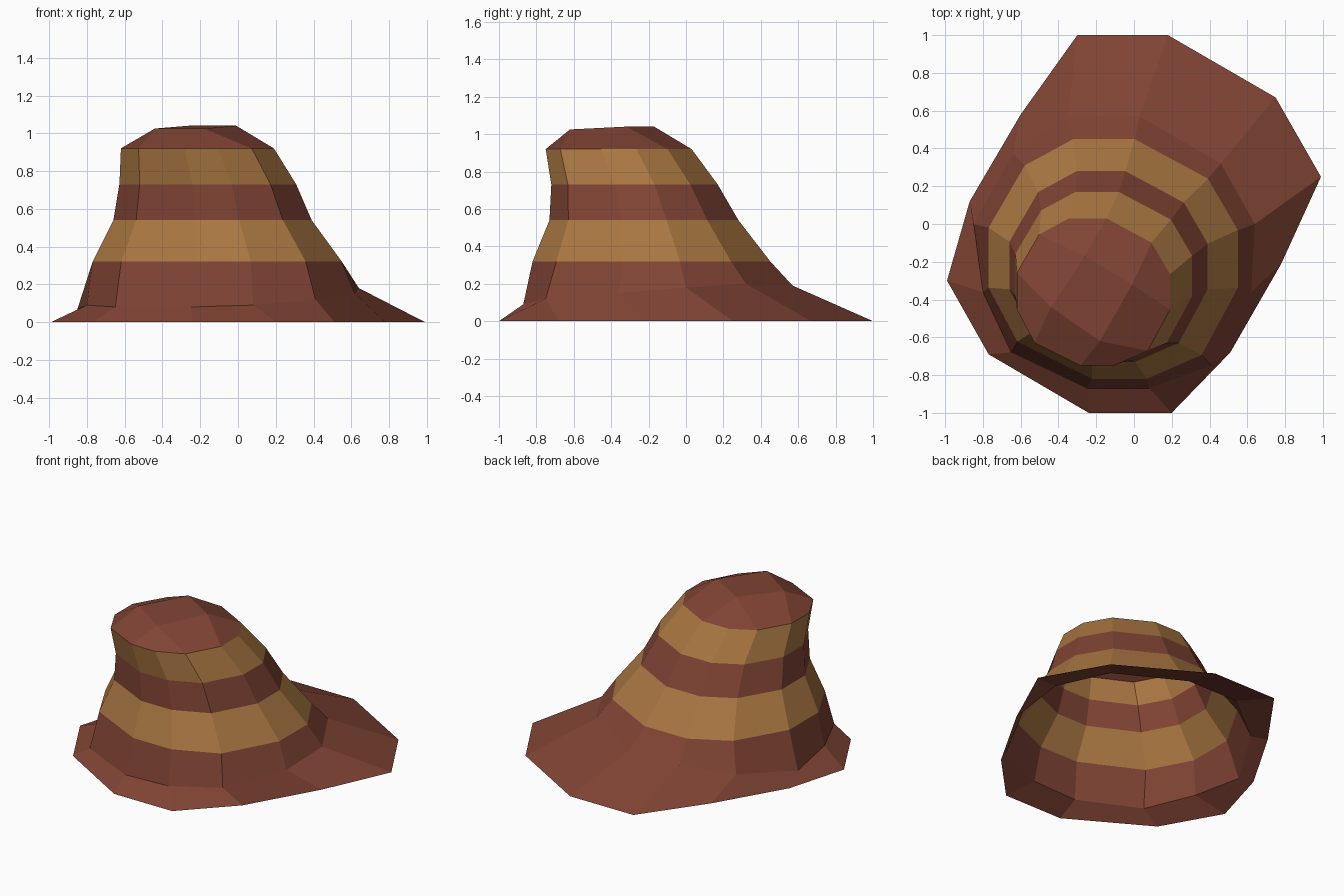
import bpy, bmesh

if "Cube" in bpy.data.objects:
    bpy.data.objects.remove(bpy.data.objects["Cube"])


def make_material(name, rgb):
    m = bpy.data.materials.new(name)
    m.diffuse_color = (*rgb, 1.0)
    m.use_nodes = True
    m.node_tree.nodes["Principled BSDF"].inputs["Base Color"].default_value = m.diffuse_color
    return m


red = make_material("red rock", (0.215, 0.057, 0.034))
gold = make_material("golden sandstone", (0.40, 0.185, 0.054))

# Twelve-sided plan shared by every layer of the tower
plan = [(-.32, 1), (.17, 1), (.76, .67), (1, .24), (1, -.24), (.71, -.80),
        (.27, -1), (-.17, -1), (-.77, -.69), (-1, -.24), (-1, .26), (-.71, .78)]

# Spreading skirt on the ground, and the uneven foot of the cliff above it
skirt = [(-.30, 1), (.18, 1), (.75, .67), (.99, .25), (.78, -.21), (.51, -.68),
         (.20, -1), (-.24, -1), (-.77, -.69), (-.99, -.30), (-.87, .12), (-.60, .58)]
foot = [(-.35, .57, .19), (.03, .57, .19), (.46, .32, .20), (.64, 0, .18),
        (.62, -.36, .15), (.41, -.75, .12), (.08, -.87, .09), (-.25, -.87, .08),
        (-.65, -.68, .08), (-.80, -.36, .09), (-.85, 0, .07), (-.64, .37, .13)]

# Tower layers: centre x, centre y, half width, half depth, height
layers = [(-.11, -.185, .66, .635, .32), (-.135, -.225, .525, .505, .54),
          (-.16, -.275, .468, .445, .73), (-.215, -.36, .405, .39, .92)]

bm = bmesh.new()
rings = [[bm.verts.new((x, y, 0)) for x, y in skirt],
         [bm.verts.new(p) for p in foot]]
for cx, cy, rx, ry, z in layers:
    rings.append([bm.verts.new((cx + rx * x, cy + ry * y, z)) for x, y in plan])

# Bridge the rings; alternate bands are gold
for level, (low, high) in enumerate(zip(rings, rings[1:])):
    for i in range(12):
        j = (i + 1) % 12
        f = bm.faces.new((low[j], low[i], high[i], high[j]))
        f.material_index = 1 if level in (2, 4) else 0

# Cap: three-by-three patch of faces with a small raised top
rim = rings[-1]
top = [bm.verts.new(p) for p in ((-.01, -.32, 1.04), (-.18, -.62, 1.025),
                                 (-.44, -.44, 1.025), (-.26, -.17, 1.04))]
bm.faces.new(top)
for k, v in enumerate(top):
    c = 3 * k + 3
    bm.faces.new((v, rim[c - 1], rim[c % 12], rim[(c + 1) % 12]))
    bm.faces.new((v, rim[(c + 1) % 12], rim[(c + 2) % 12], top[(k + 1) % 4]))

# The underside stays open; make all faces point outwards
bmesh.ops.recalc_face_normals(bm, faces=bm.faces[:])
bm.normal_update()
if top[0].normal.z < 0:
    bmesh.ops.reverse_faces(bm, faces=bm.faces[:])

mesh = bpy.data.meshes.new("striped_rock")
bm.to_mesh(mesh)
bm.free()
mesh.materials.append(red)
mesh.materials.append(gold)
bpy.context.collection.objects.link(bpy.data.objects.new("striped_rock", mesh))
